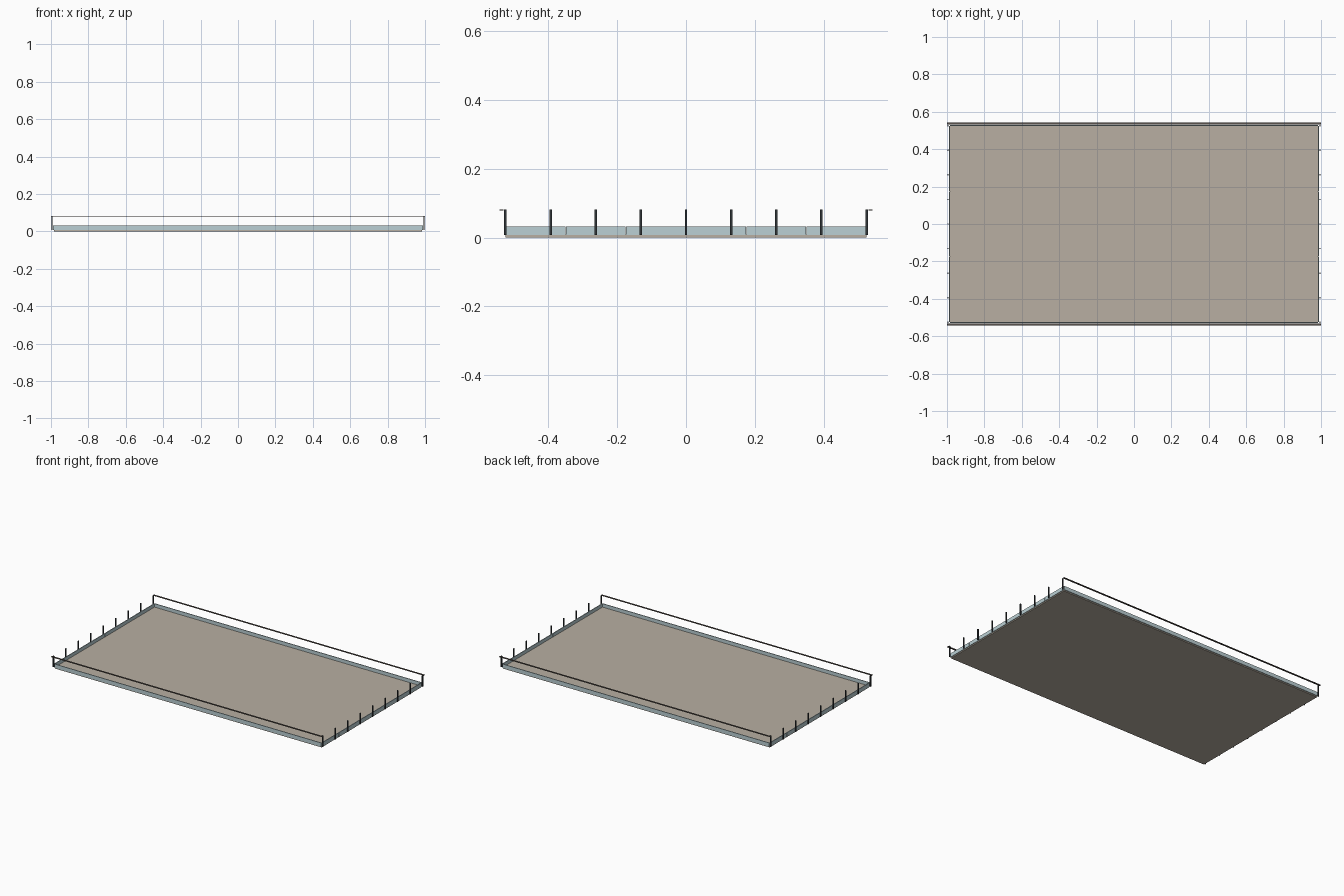
import bpy

if "Cube" in bpy.data.objects:
    bpy.data.objects.remove(bpy.data.objects["Cube"])


def material(name, color):
    m = bpy.data.materials.new(name)
    m.diffuse_color = color
    m.use_nodes = True
    m.node_tree.nodes["Principled BSDF"].inputs["Base Color"].default_value = m.diffuse_color
    return m


STONE = material("warm_stone", (0.48, 0.43, 0.36, 1))
GLASS = material("pale_glass", (0.50, 0.63, 0.66, 1))
DARK = material("dark_metal", (0.03, 0.035, 0.04, 1))
BRONZE = material("rail_metal", (0.10, 0.085, 0.075, 1))


def box(name, lo, hi, mat):
    """Box between two opposite corners."""
    bpy.ops.mesh.primitive_cube_add(
        size=1, location=[(a + b) / 2 for a, b in zip(lo, hi)])
    o = bpy.context.object
    o.name = name
    o.scale = [b - a for a, b in zip(lo, hi)]
    bpy.ops.object.transform_apply(location=False, rotation=False, scale=True)
    o.data.materials.append(mat)
    return o


# Thin floor slab
box("floor_slab", (-0.985, -0.525, 0), (0.985, 0.525, 0.009), STONE)

for s, side in ((-1, "front"), (1, "back")):
    # Long low glass panel
    y = sorted((s * 0.525, s * 0.530))
    box(side + "_glass", (-0.985, y[0], 0.007), (0.985, y[1], 0.032), GLASS)
    # Flat handrail, set just outside the glass
    y = sorted((s * 0.531, s * 0.543))
    box(side + "_handrail", (-1.0, y[0], 0.079), (1.0, y[1], 0.082), BRONZE)

for s, side in ((-1, "left"), (1, "right")):
    # Short end: six glass panels with narrow joints
    x = sorted((s * 0.984, s * 0.989))
    for i in range(6):
        y0 = -0.525 + i * 0.175
        box(f"{side}_glass_{i}", (x[0], y0 + 0.0005, 0.007),
            (x[1], y0 + 0.1745, 0.032), GLASS)
    # Row of nine slim posts
    x = sorted((s * 0.991, s * 0.998))
    for i in range(9):
        y = (i - 4) * 0.1313
        box(f"{side}_post_{i}", (x[0], y - 0.0035, 0.008),
            (x[1], y + 0.0035, 0.082), DARK)
